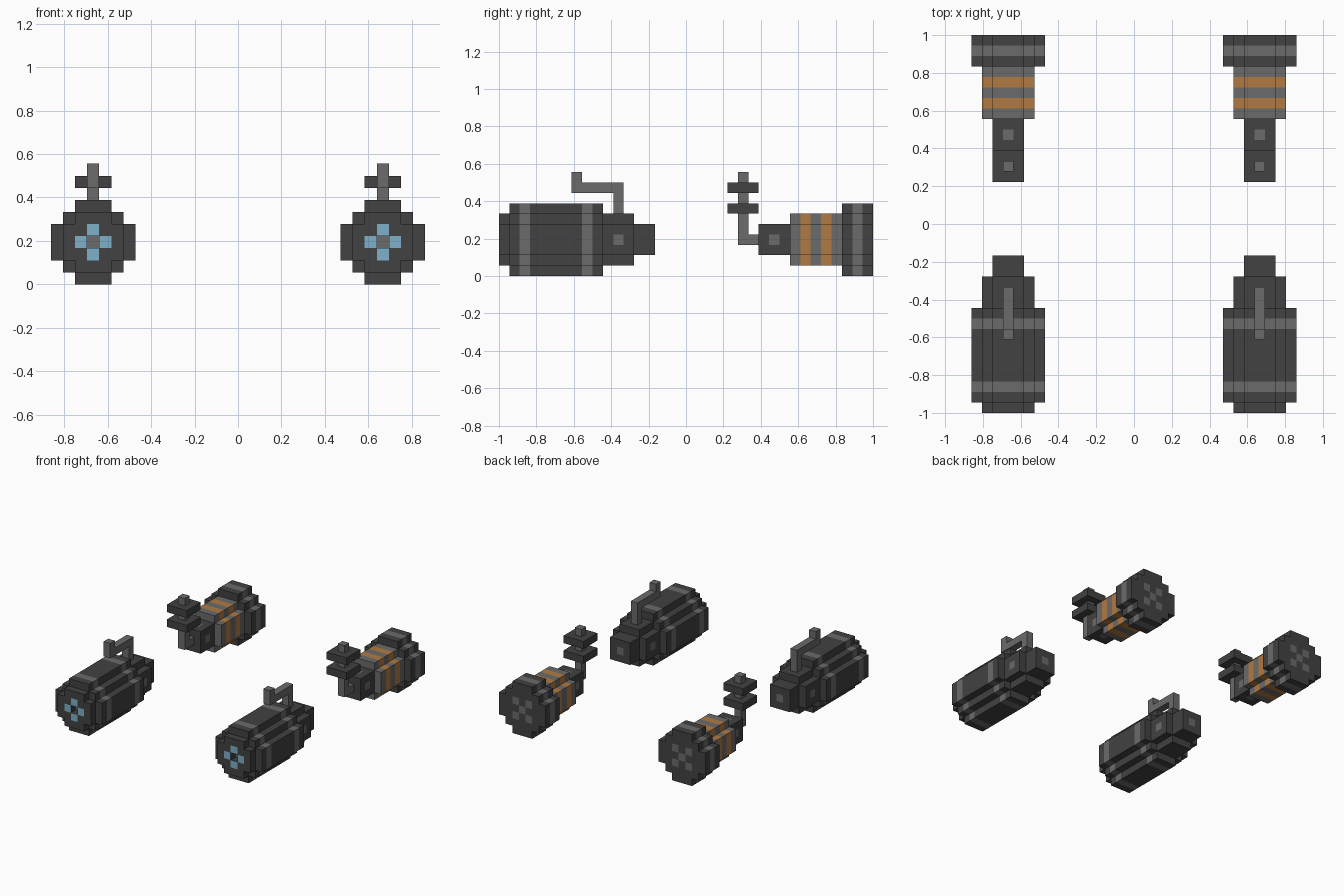
import bpy, bmesh
from mathutils import Vector

if "Cube" in bpy.data.objects:
    bpy.data.objects.remove(bpy.data.objects["Cube"])

U = 1 / 18      # size of one block
CX = 12         # block offset of each pod from the middle
DARK, GREY, ORANGE, BLUE = range(4)

COLOURS = [("dark metal", (0.054, 0.054, 0.054)), ("grey metal", (0.145, 0.145, 0.145)),
           ("copper orange", (0.44, 0.195, 0.055)), ("glow blue", (0.21, 0.44, 0.59))]
MATS = []
for label, rgb in COLOURS:
    m = bpy.data.materials.new(label)
    m.diffuse_color = (*rgb, 1)
    m.use_nodes = True
    m.node_tree.nodes["Principled BSDF"].inputs["Base Color"].default_value = m.diffuse_color
    MATS.append(m)

NORMALS = [(1, 0, 0), (-1, 0, 0), (0, 1, 0), (0, -1, 0), (0, 0, 1), (0, 0, -1)]


def section(r, y0, y1):
    """Blocks of a stepped round section of half width r, centred on the pod axis."""
    return {(a, y, b) for y in range(y0, y1)
            for a in range(-r, r + 1) for b in range(-r, r + 1)
            if abs(a) + abs(b) <= r + 1}


def block_part(name, cells, paint):
    """Skin a set of blocks, colour faces by rule and mirror to the other side."""
    bm = bmesh.new()
    for c in sorted(cells):
        for n in NORMALS:
            if tuple(p + q for p, q in zip(c, n)) in cells:
                continue
            nv = Vector(n)
            t = Vector((n[1], n[2], n[0]))
            s = nv.cross(t)
            mid = Vector((c[0] + CX, c[1] + 0.5, c[2] + 3.5)) + nv / 2
            corners = [(-1, -1), (1, -1), (1, 1), (-1, 1)]
            f = bm.faces.new([bm.verts.new((mid + t * i / 2 + s * j / 2) * U) for i, j in corners])
            f.material_index = paint(*c, n)
    bmesh.ops.remove_doubles(bm, verts=bm.verts[:], dist=0.001)
    me = bpy.data.meshes.new(name)
    bm.to_mesh(me)
    bm.free()
    for m in MATS:
        me.materials.append(m)
    ob = bpy.data.objects.new(name, me)
    bpy.context.collection.objects.link(ob)
    mod = ob.modifiers.new("mirror", 'MIRROR')
    mod.use_mirror_merge = False
    return ob


def plain(colour):
    return lambda a, y, b, n: colour


# Front pod: nose, banded hull, neck and tail, with a recessed lens centre
def paint_front(a, y, b, n):
    if n == (0, -1, 0):
        if y == -18 and abs(a) + abs(b) == 1:
            return BLUE
        if a == 0 and b == 0:
            return GREY
    if n == (0, 1, 0) and a == 0 and b == 0 and y == -4:
        return GREY
    if n[1] == 0 and y in (-16, -10):
        return GREY
    if n[0] and y == -7 and b == 0:
        return GREY
    return DARK


front = section(2, -18, -17) | section(3, -17, -8) | section(2, -8, -5) | section(1, -5, -3)
front.discard((0, -18, 0))
block_part("front_pod", front, paint_front)

# Bent pipe on top of the front pod
pipe = {(0, -7, b) for b in range(3, 6)} | {(0, y, 5) for y in range(-11, -6)} | {(0, -11, 6)}
block_part("front_pipe", pipe, plain(GREY))


# Rear pod: front box, striped coil and wide end cap
def paint_rear(a, y, b, n):
    if y >= 15:
        if n[1] == 0:
            return GREY if y == 16 else DARK
        if n[1] == 1 and abs(a) == abs(b) and abs(a) < 2:
            return GREY
        return DARK
    if y >= 10:
        return ORANGE if n[1] == 0 and y in (11, 13) else GREY
    if n[1] == 0 and y == 8 and (a == 0 or b == 0):
        return GREY
    return DARK


block_part("rear_pod", section(1, 7, 10) | section(2, 10, 15) | section(3, 15, 18), paint_rear)

# Upright elbow post with two square plates
post = {(0, 6, 0)} | {(0, 5, b) for b in range(0, 7)}
block_part("rear_post", post, plain(GREY))
for label, level in (("lower_plate", 3), ("upper_plate", 5)):
    plate = {(a, y, level) for a in (-1, 0, 1) for y in (4, 5, 6)}
    block_part(label, plate, plain(DARK))
